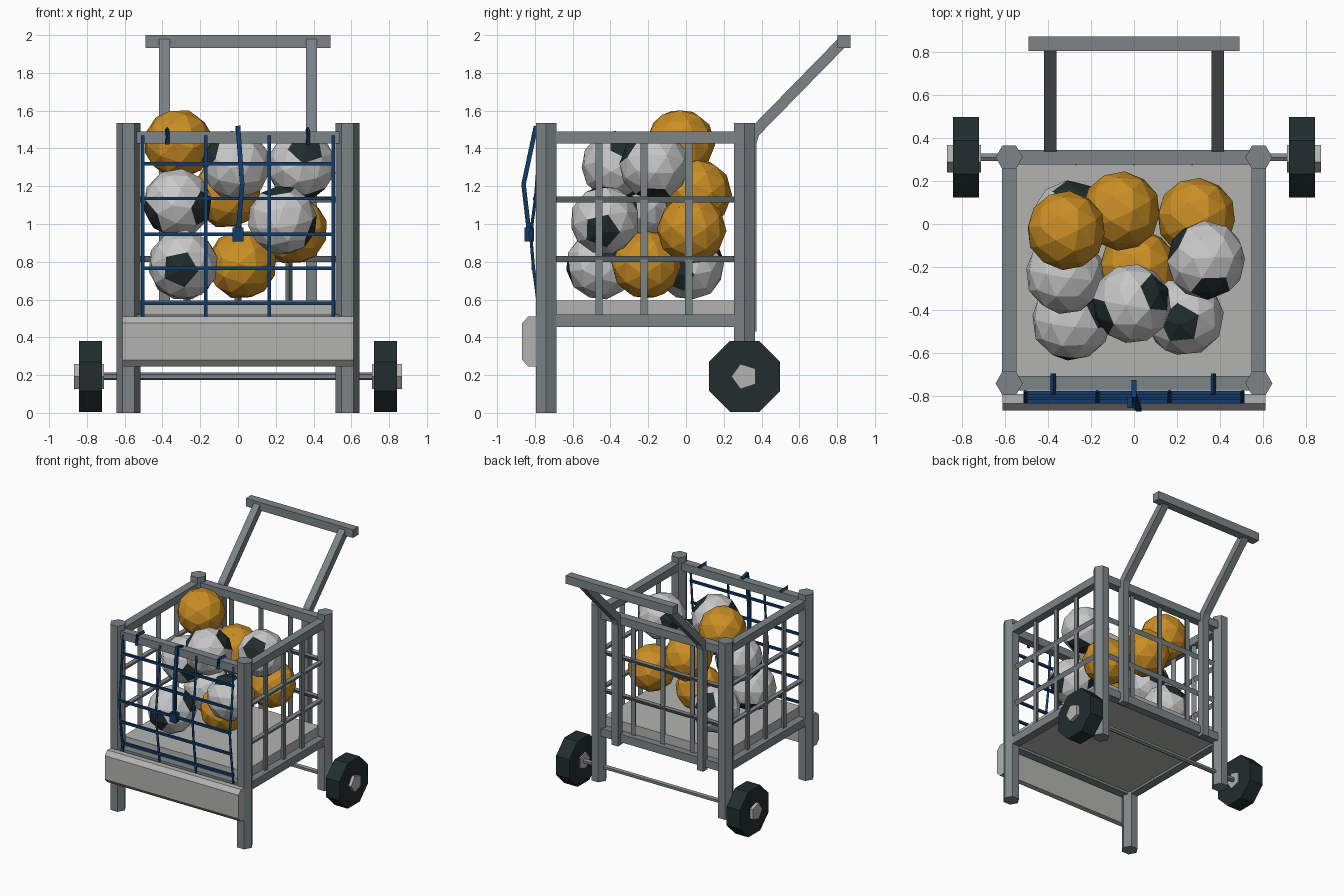
import bpy, bmesh, math
from mathutils import Vector, Matrix

if "Cube" in bpy.data.objects:
    bpy.data.objects.remove(bpy.data.objects["Cube"])


def material(name, rgb):
    m = bpy.data.materials.new(name)
    m.diffuse_color = (*rgb, 1)
    m.use_nodes = True
    m.node_tree.nodes["Principled BSDF"].inputs["Base Color"].default_value = m.diffuse_color
    return m


STEEL = material("grey steel", (0.205, 0.235, 0.245))
PALE = material("pale panel", (0.45, 0.45, 0.44))
WHITE = material("ball white", (0.58, 0.58, 0.58))
ORANGE = material("ball orange", (0.60, 0.275, 0.018))
BLACK = material("dark rubber", (0.015, 0.026, 0.026))
BLUE = material("net blue", (0.006, 0.045, 0.15))


def finish(name, bm, *mats):
    bmesh.ops.recalc_face_normals(bm, faces=bm.faces)
    me = bpy.data.meshes.new(name)
    bm.to_mesh(me)
    bm.free()
    for m in mats:
        me.materials.append(m)
    ob = bpy.data.objects.new(name, me)
    bpy.context.collection.objects.link(ob)
    return ob


def add_box(bm, lo, hi):
    lo, hi = Vector(lo), Vector(hi)
    mat = Matrix.Translation((lo + hi) / 2) @ Matrix.Diagonal((*(hi - lo), 1))
    bmesh.ops.create_cube(bm, size=1, matrix=mat)


def box(name, lo, hi, mat):
    bm = bmesh.new()
    add_box(bm, lo, hi)
    return finish(name, bm, mat)


def add_sweep(bm, path, r, n, tip, turn=0.0):
    """n-sided tube along a path; a corner points toward tip, plus turn."""
    pts = [Vector(p) for p in path]
    tip = Vector(tip)
    rings = []
    for i, p in enumerate(pts):
        t = (pts[min(i + 1, len(pts) - 1)] - pts[max(i - 1, 0)]).normalized()
        u = (tip - t * tip.dot(t)).normalized()
        v = t.cross(u)
        rings.append([bm.verts.new(p + r * (u * math.cos(a) + v * math.sin(a)))
                      for a in (turn + 2 * math.pi * k / n for k in range(n))])
    for a, b in zip(rings, rings[1:]):
        for k in range(n):
            j = (k + 1) % n
            bm.faces.new((a[k], a[j], b[j], b[k]))
    bm.faces.new(rings[0])
    bm.faces.new(rings[-1])


def sweep(name, path, r, n, tip, mat, turn=0.0):
    bm = bmesh.new()
    add_sweep(bm, path, r, n, tip, turn)
    return finish(name, bm, mat)


PX, FY, BY = 0.58, -0.74, 0.31

# Corner posts
for x in (-PX, PX):
    sweep("front_post", [(x, FY, 0), (x, FY, 1.535)], 0.063, 6, (1, 0, 0), STEEL)
    sweep("back_post", [(x, BY, 0.08), (x, BY, 1.535)], 0.063, 6, (1, 0, 0), STEEL)

# Top and bottom rails
for z0, z1 in ((0.455, 0.52), (1.425, 1.49)):
    for x in (-PX, PX):
        box("side_rail", (x - 0.033, FY, z0), (x + 0.033, BY, z1), STEEL)
    for y in (FY, BY):
        box("cross_rail", (-PX, y - 0.033, z0), (PX, y + 0.033, z1), STEEL)

# Floor tray and bevelled front bumper
box("floor_tray", (-0.552, -0.71, 0.475), (0.552, 0.282, 0.595), PALE)
bm = bmesh.new()
section = [(-0.79, 0.245), (-0.835, 0.245), (-0.867, 0.28),
           (-0.867, 0.475), (-0.835, 0.51), (-0.79, 0.51)]
face = bm.faces.new([bm.verts.new((-0.612, y, z)) for y, z in section])
ext = bmesh.ops.extrude_face_region(bm, geom=[face])
bmesh.ops.translate(bm, vec=(1.224, 0, 0),
                    verts=[v for v in ext["geom"] if isinstance(v, bmesh.types.BMVert)])
finish("front_bumper", bm, PALE)

# Cage bars on the sides and back: three-sided rods
bm = bmesh.new()
for s in (-1, 1):
    for y in (-0.46, -0.222, 0.015):
        add_sweep(bm, [(s * 0.572, y, 0.5), (s * 0.572, y, 1.44)], 0.022, 3, (-s, 0, 0))
    for z in (0.82, 1.135):
        add_sweep(bm, [(s * 0.575, FY, z), (s * 0.575, BY, z)], 0.022, 3, (0, 0, -1))
for x in (-0.27, 0, 0.27):
    add_sweep(bm, [(x, 0.292, 0.5), (x, 0.292, 1.44)], 0.022, 3, (0, -1, 0))
for z in (0.82, 1.135):
    add_sweep(bm, [(-PX, 0.3, z), (PX, 0.3, z)], 0.022, 3, (0, 0, -1))
finish("cage_bars", bm, STEEL)

# Push handle
for s in (-1, 1):
    x = s * 0.39
    sweep("handle_leg", [(x, 0.345, 0.43), (x, 0.345, 1.43), (x, 0.365, 1.49),
                         (x, 0.83, 1.965)], 0.041, 4, (1, 0, 0), STEEL, math.pi / 4)
box("handle_grip", (-0.49, 0.803, 1.933), (0.49, 0.872, 2.0), STEEL)

# Axle, wheels and hubs
AZ = 0.193
sweep("axle", [(-0.75, BY, AZ), (0.75, BY, AZ)], 0.02, 6, (0, 0, 1), STEEL)
for s in (-1, 1):
    sweep("wheel", [(s * 0.72, BY, AZ), (s * 0.842, BY, AZ)], 0.203, 8,
          (0, 0, 1), BLACK, math.pi / 8)
    sweep("wheel_hub", [(s * 0.71, BY, AZ), (s * 0.868, BY, AZ)], 0.07, 5, (0, -1, 0), PALE)

# Front net
net = [(-0.775, 1.47), (-0.785, 1.32), (-0.80, 1.135), (-0.825, 0.945),
       (-0.81, 0.765), (-0.785, 0.58), (-0.78, 0.51)]
bm = bmesh.new()
for x in (-0.505, -0.17, 0.165, 0.505):
    add_sweep(bm, [(x, y, z) for y, z in net], 0.011, 3, (0, 1, 0))
for y, z in net[1:-1]:
    add_sweep(bm, [(-0.512, y, z), (0.512, y, z)], 0.013, 4, (0, 1, 0), math.pi / 4)
finish("front_net", bm, BLUE)

# Net hooks, pull cord and knot
for x in (-0.375, 0.37):
    sweep("net_hook", [(x, -0.695, 1.50), (x, -0.785, 1.505), (x, -0.785, 1.42)],
          0.014, 3, (0, 0.5, 1), BLUE)
sweep("pull_cord", [(0, -0.73, 1.49), (0, -0.795, 1.515), (0.022, -0.86, 1.21),
                    (0, -0.83, 0.95)], 0.017, 4, (1, 0, 0), BLUE, math.pi / 4)
box("cord_knot", (-0.03, -0.855, 0.908), (0.03, -0.805, 0.982), BLUE)


# Balls: faceted spheres, optionally with dark pentagon patches near given directions
def ball(name, center, r, mat, patches=(), aim=(0.2, -0.5, 0.8)):
    bm = bmesh.new()
    bmesh.ops.create_icosphere(bm, subdivisions=2, radius=r)
    poles = [v for v in bm.verts if len(v.link_edges) == 5]
    aim = Vector(patches[0] if patches else aim).normalized()
    rot = poles[0].co.normalized().rotation_difference(aim).to_matrix()
    bmesh.ops.rotate(bm, matrix=rot, verts=bm.verts)
    if len(patches) > 1:
        # roll about the first patch until a pole meets the second one
        want = Vector(patches[1]).normalized()
        rolls = [Matrix.Rotation(math.radians(a), 3, aim) for a in range(0, 72, 4)]
        best = max(rolls, key=lambda m: max((m @ v.co).dot(want) for v in poles))
        bmesh.ops.rotate(bm, matrix=best, verts=bm.verts)
    for d in patches:
        pole = max(poles, key=lambda v: v.co.dot(Vector(d)))
        for f in pole.link_faces:
            f.material_index = 1
    bmesh.ops.translate(bm, vec=center, verts=bm.verts)
    finish(name, bm, mat, BLACK)


for c in ((-0.315, -0.03, 1.425), (-0.06, 0.06, 1.16), (0.29, 0.03, 0.97), (0.02, -0.21, 0.785)):
    ball("orange_ball", c, 0.185, ORANGE)

ball("white_ball", (-0.01, -0.37, 1.31), 0.185, WHITE,
     ((0.7, 0.3, 0.65), (-0.8, -0.3, 0.5), (0.2, 0.8, -0.6)))
ball("white_ball", (0.335, -0.168, 1.31), 0.185, WHITE,
     ((0.15, -0.8, 0.55), (0.3, 0.1, -0.95), (-0.6, 0.7, 0)))
ball("white_ball", (-0.32, -0.235, 1.11), 0.185, WHITE,
     ((-0.85, -0.3, -0.45), (0.9, -0.4, 0), (0.1, 0.9, -0.3)))
ball("white_ball", (0.235, -0.43, 1.02), 0.185, WHITE,
     ((0.93, -0.1, -0.35), (-0.1, -0.2, 0.95), (-0.8, 0.3, -0.5)))
ball("white_ball", (-0.29, -0.45, 0.785), 0.187, WHITE,
     ((-0.1, -0.98, -0.15), (0.85, -0.1, 0.5), (-0.3, 0.8, -0.5)))
ball("white_ball", (-0.29, 0.02, 0.78), 0.185, WHITE,
     ((0.05, 0.8, 0.6), (0.6, -0.6, -0.4)))
